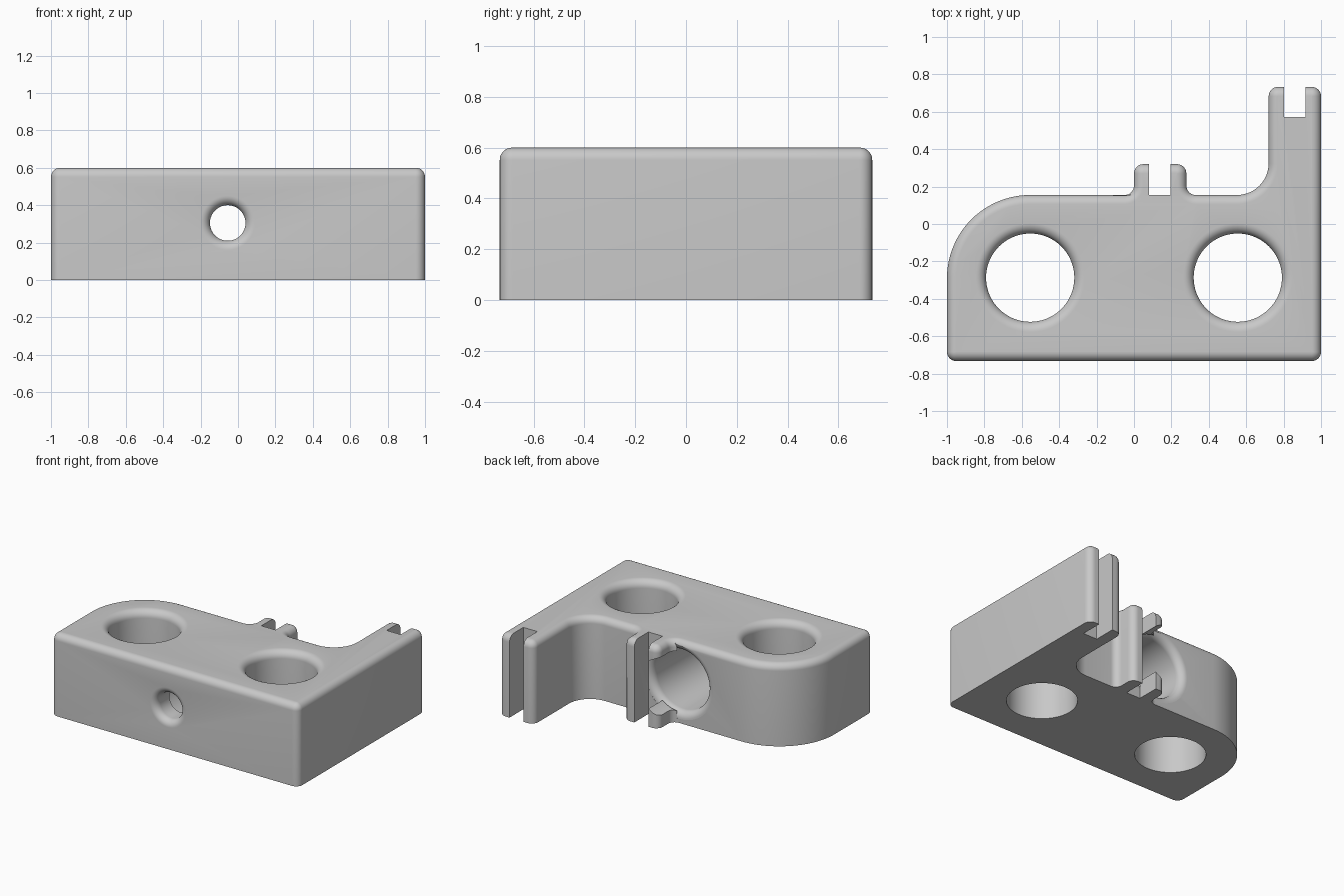
import bpy, bmesh, math
from mathutils import Vector, Matrix

if "Cube" in bpy.data.objects:
    bpy.data.objects.remove(bpy.data.objects["Cube"], do_unlink=True)

HEIGHT, ROUND = 0.6, 0.049
FRONT, BACK = -0.733, 0.155

grey = bpy.data.materials.new("light grey")
grey.use_nodes = True
grey.diffuse_color = (0.58, 0.58, 0.58, 1)
grey.node_tree.nodes["Principled BSDF"].inputs["Base Color"].default_value = grey.diffuse_color


def finish(name, bm):
    bmesh.ops.recalc_face_normals(bm, faces=bm.faces)
    mesh = bpy.data.meshes.new(name)
    bm.to_mesh(mesh)
    bm.free()
    mesh.materials.append(grey)
    obj = bpy.data.objects.new(name, mesh)
    bpy.context.collection.objects.link(obj)
    return obj


def skin(bm, rings):
    """Bridge rings of equal length and cap both ends."""
    rings = [[bm.verts.new(p) for p in ring] for ring in rings]
    for a, b in zip(rings, rings[1:]):
        for i in range(len(a)):
            j = (i + 1) % len(a)
            bm.faces.new((a[i], a[j], b[j], b[i]))
    bm.faces.new(rings[0][::-1])
    bm.faces.new(rings[-1])


def outline(corners, inset):
    """Rounded polygon, moved inwards by inset."""
    points = []
    for i, (x, y, r) in enumerate(corners):
        p = Vector((x, y))
        d0 = (p - Vector(corners[i - 1][:2])).normalized()
        d1 = (Vector(corners[(i + 1) % len(corners)][:2]) - p).normalized()
        turn = 1 if d0.cross(d1) > 0 else -1
        centre = p + (d1 - d0) * r
        radius = r - turn * inset
        steps = 24 if r > 0.1 else 8
        for k in range(steps + 1):
            a = math.pi / 2 * k / steps
            points.append(centre + (d0 * math.sin(a) - d1 * math.cos(a)) * radius)
    return points


def revolve(name, profile, matrix, sides=72):
    """Solid of (radius, height) pairs turned about z, then placed."""
    bm = bmesh.new()
    skin(bm, [[(r * math.cos(t), r * math.sin(t), h)
               for t in (2 * math.pi * i / sides for i in range(sides))]
              for r, h in profile])
    bm.transform(matrix)
    return finish(name, bm)


def flare(radius, edge, size, way, steps=8):
    """Rounded mouth of a hole, from the throat out to the surface."""
    return [(radius + size * (1 - math.cos(a)), edge - way * size * (1 - math.sin(a)))
            for a in (math.pi / 2 * k / steps for k in range(steps + 1))]


# Body: rounded outline with two lugs at the back and a rounded top rim
corners = [(-1, FRONT, .05), (1, FRONT, .05), (1, .733, .05), (.72, .733, .05),
           (.72, BACK, .17), (.28, BACK, .05), (.28, .32, .05), (0, .32, .05),
           (0, BACK, .05), (-1, BACK, .445)]
levels = [(0, 0)] + [(ROUND * (1 - math.cos(a)), HEIGHT - ROUND * (1 - math.sin(a)))
                     for a in (math.pi / 2 * k / 8 for k in range(9))]
bm = bmesh.new()
skin(bm, [[(p.x, p.y, z) for p in outline(corners, inset)] for inset, z in levels])
body = finish("clamp_body", bm)

cutters = []

# Two large upright holes with rounded upper mouths
for side in (-1, 1):
    mouth = flare(.236, HEIGHT, .055, 1)
    profile = [(.236, -.1)] + mouth + [(mouth[-1][0], HEIGHT + .1)]
    cutters.append(revolve("upright_hole_cutter", profile,
                           Matrix.Translation((side * .555, -.287, 0))))

# Stepped horizontal bore: narrow at the front, wide at the back
front_mouth = flare(.095, FRONT, .05, -1)[::-1]
back_mouth = flare(.22, BACK, .055, 1)
profile = ([(front_mouth[0][0], FRONT - .1)] + front_mouth + [(.095, -.58), (.22, -.58)]
           + back_mouth + [(.275, BACK + .002), (.22, BACK + .002), (.22, .45)])
cutters.append(revolve("stepped_bore_cutter", profile,
                       Matrix.Translation((-.055, 0, .305)) @ Matrix.Rotation(-math.pi / 2, 4, 'X')))

# Nut slots through both lugs
for name, x0, x1, y0, y1 in (("middle_slot_cutter", .08, .195, BACK + .001, .5),
                             ("end_slot_cutter", .803, .917, .573, .9)):
    bm = bmesh.new()
    skin(bm, [[(x0, y0, z), (x1, y0, z), (x1, y1, z), (x0, y1, z)] for z in (-.1, .8)])
    cutters.append(finish(name, bm))

bpy.ops.object.select_all(action='DESELECT')
bpy.context.view_layer.objects.active = body
body.select_set(True)
for cutter in cutters:
    cutter.hide_render = True
    cut = body.modifiers.new("cut", 'BOOLEAN')
    cut.operation, cut.solver, cut.object = 'DIFFERENCE', 'EXACT', cutter
    bpy.ops.object.modifier_apply(modifier=cut.name)
    bpy.data.objects.remove(cutter, do_unlink=True)

bpy.ops.object.shade_smooth_by_angle(angle=math.radians(30))
